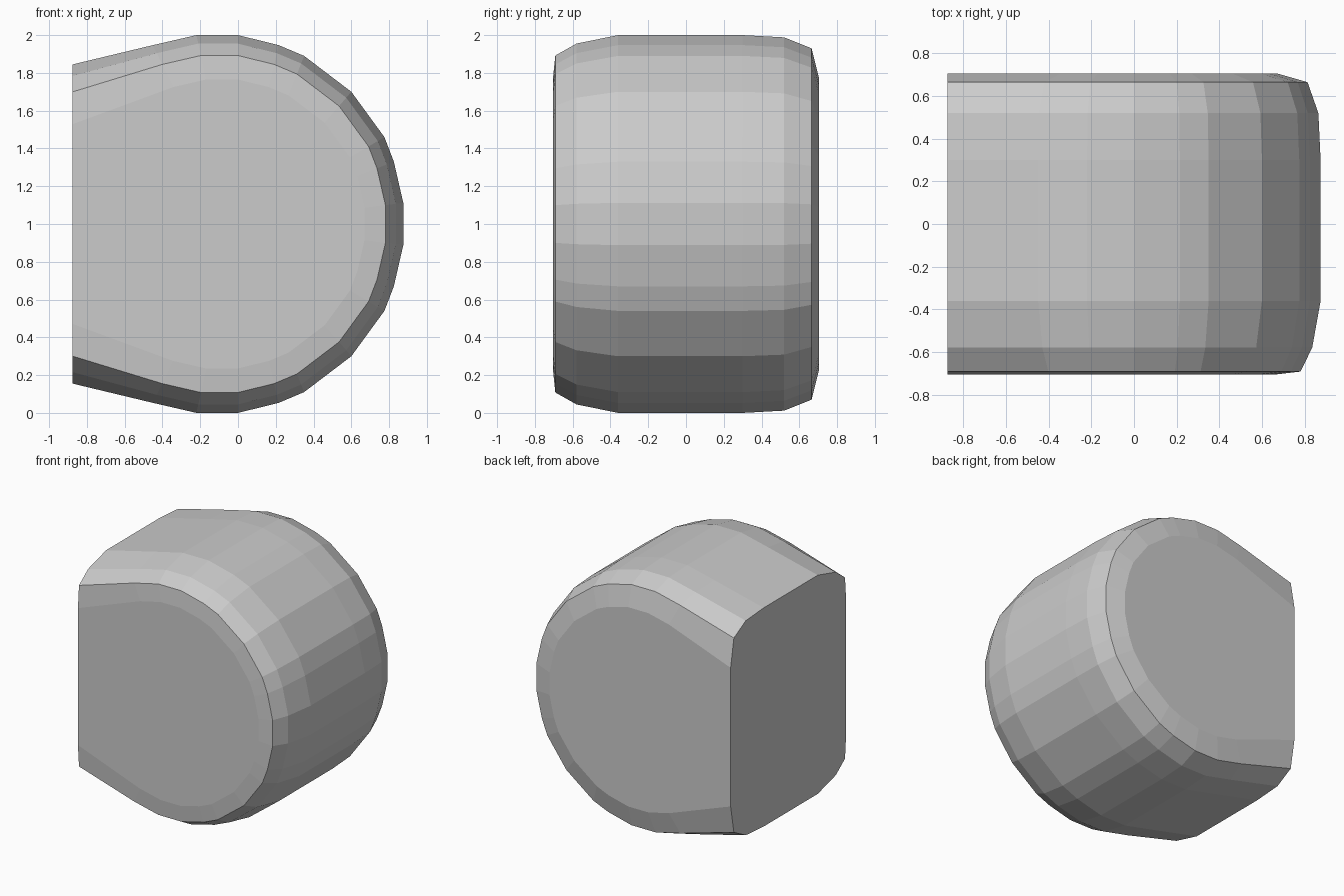
import bpy, bmesh

if "Cube" in bpy.data.objects:
    bpy.data.objects.remove(bpy.data.objects["Cube"])

# Upper half of the D-shaped outline (x, height above the mid line), cut flat at x = -0.875
HALF = [(-0.875, 0.845), (-0.45, 0.947), (-0.22, 1.0), (0.0, 1.0), (0.215, 0.947),
        (0.35, 0.89), (0.6, 0.7), (0.775, 0.46), (0.825, 0.33), (0.875, 0.112)]

# Rounded edge: (y, amount the outline shrinks), front to back
SECTIONS = [(-0.705, 0.235), (-0.692, 0.108), (-0.58, 0.045), (-0.36, 0.0),
            (0.30, 0.0), (0.52, 0.012), (0.665, 0.07), (0.705, 0.23)]


def outline(y, shrink):
    """Closed section, mirrored about z = 1; the flat cut stays in place."""
    upper = []
    for i, (x, h) in enumerate(HALF):
        if i == 0:
            upper.append((x, h * (1 - shrink) - 0.5 * shrink))
        else:
            upper.append((x * (1 - shrink), h * (1 - shrink)))
    loop = upper + [(x, -h) for x, h in reversed(upper)]
    return [(x, y, 1 + h) for x, h in loop]


bm = bmesh.new()
rings = [[bm.verts.new(p) for p in outline(y, s)] for y, s in SECTIONS]

# Rounded side wall, without the flat cut
n = len(rings[0])
for a, b in zip(rings, rings[1:]):
    for i in range(n - 1):
        bm.faces.new((a[i], a[i + 1], b[i + 1], b[i]))

# Front and back faces, then the flat cut as one polygon
bm.faces.new(rings[0])
bm.faces.new(rings[-1])
bm.faces.new([r[0] for r in rings] + [r[-1] for r in reversed(rings)])
bmesh.ops.recalc_face_normals(bm, faces=bm.faces[:])

mesh = bpy.data.meshes.new("rounded_drum_body")
bm.to_mesh(mesh)
bm.free()
body = bpy.data.objects.new("rounded_drum_body", mesh)
bpy.context.collection.objects.link(body)
